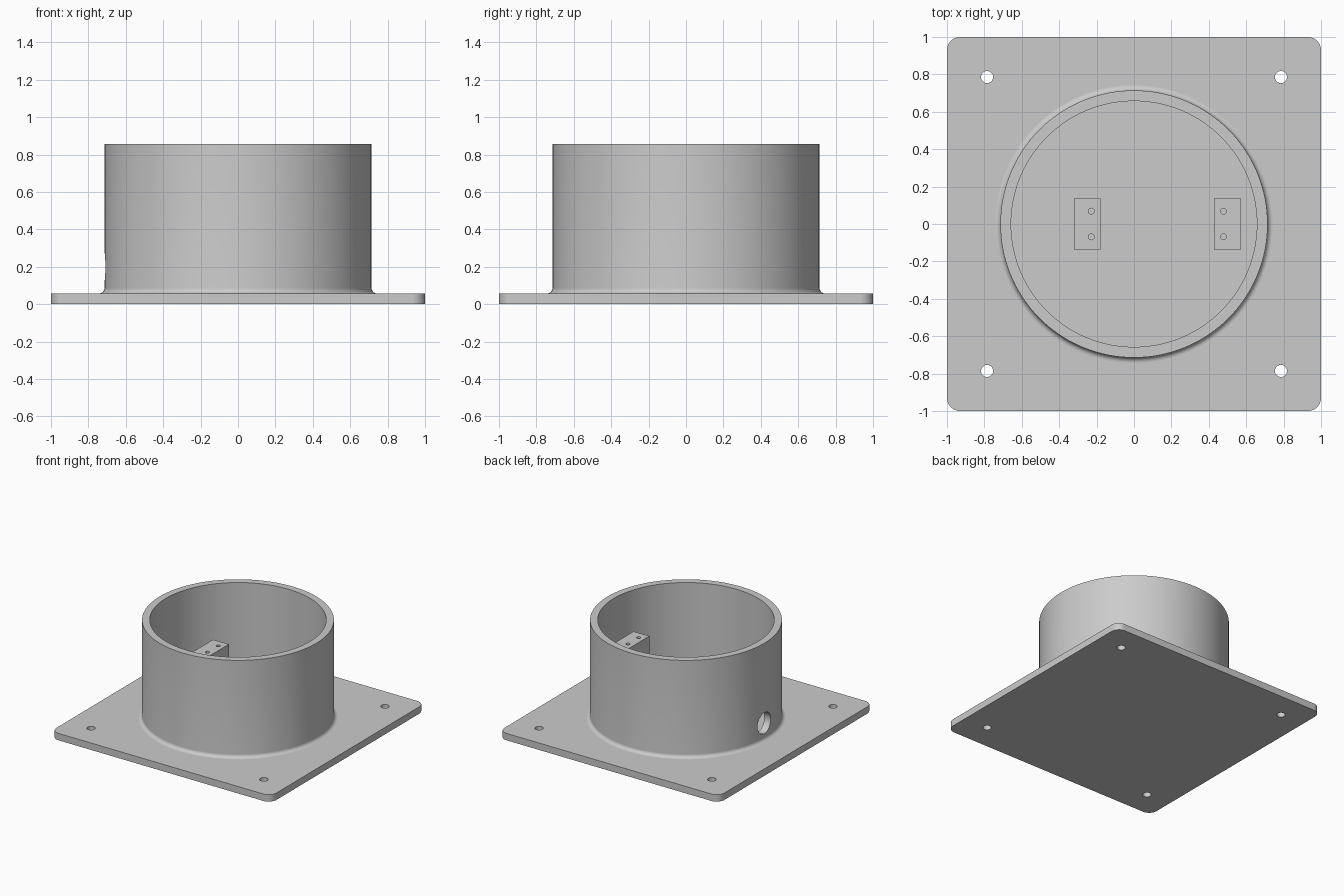
import bpy, bmesh, math
from mathutils import Matrix, Vector

cube = bpy.data.objects.get("Cube")
if cube:
    bpy.data.objects.remove(cube)

MM = 1 / 70                       # the plate is 140 units of this size wide
PLATE_T, WALL_TOP = 4 * MM, 60 * MM
OUTER_R, INNER_R, FILLET = 50 * MM, 46 * MM, 2 * MM

grey = bpy.data.materials.new("plain grey")
grey.use_nodes = True
grey.diffuse_color = (0.6, 0.6, 0.6, 1)
grey.node_tree.nodes["Principled BSDF"].inputs["Base Color"].default_value = (0.6, 0.6, 0.6, 1)


def make_object(name, bm):
    bmesh.ops.recalc_face_normals(bm, faces=bm.faces)
    mesh = bpy.data.meshes.new(name)
    bm.to_mesh(mesh)
    bm.free()
    mesh.materials.append(grey)
    obj = bpy.data.objects.new(name, mesh)
    bpy.context.collection.objects.link(obj)
    return obj


def add_rod(bm, centre, radius, depth, turn=Matrix()):
    bmesh.ops.create_cone(bm, cap_ends=True, segments=48, radius1=radius, radius2=radius,
                          depth=depth, matrix=Matrix.Translation(centre) @ turn)


def activate(obj):
    bpy.ops.object.select_all(action='DESELECT')
    obj.select_set(True)
    bpy.context.view_layer.objects.active = obj


def cut(obj, bm):
    """Subtract the rods in bm from obj, then drop the cutter."""
    cutter = make_object("hole_cutter", bm)
    cutter.hide_render = True
    mod = obj.modifiers.new("holes", 'BOOLEAN')
    mod.operation, mod.solver, mod.object = 'DIFFERENCE', 'EXACT', cutter
    activate(obj)
    bpy.ops.object.modifier_apply(modifier=mod.name)
    bpy.data.objects.remove(cutter)


def smooth(obj):
    activate(obj)
    bpy.ops.object.shade_smooth_by_angle(angle=math.radians(30))


# Base plate: rounded square with four corner screw holes
bm = bmesh.new()
corner_r, steps = 5 * MM, 12
outline = []
for quarter, (sx, sy) in enumerate([(1, 1), (-1, 1), (-1, -1), (1, -1)]):
    for i in range(steps + 1):
        a = math.pi / 2 * (quarter + i / steps)
        outline.append(bm.verts.new((sx * (1 - corner_r) + corner_r * math.cos(a),
                                     sy * (1 - corner_r) + corner_r * math.sin(a), 0)))
face = bm.faces.new(outline)
top = bmesh.ops.extrude_face_region(bm, geom=[face])["geom"]
bmesh.ops.translate(bm, vec=(0, 0, PLATE_T), verts=[v for v in top if isinstance(v, bmesh.types.BMVert)])
plate = make_object("base_plate", bm)
bm = bmesh.new()
for sx in (-1, 1):
    for sy in (-1, 1):
        add_rod(bm, (sx * 55 * MM, sy * 55 * MM, 0), 2.25 * MM, 0.4)
cut(plate, bm)
smooth(plate)

# Round wall: revolved section with a fillet at its foot
sink = PLATE_T / 2
profile = [(INNER_R, sink), (INNER_R, WALL_TOP), (OUTER_R, WALL_TOP)]
for i in range(9):
    a = math.pi / 2 * i / 8
    profile.append((OUTER_R + FILLET * (1 - math.cos(a)), PLATE_T + FILLET * (1 - math.sin(a))))
profile.append((OUTER_R + FILLET, sink))
bm = bmesh.new()
verts = [bm.verts.new((r, 0, z)) for r, z in profile]
edges = [bm.edges.new((verts[i - 1], verts[i])) for i in range(len(verts))]
bmesh.ops.spin(bm, geom=verts + edges, cent=(0, 0, 0), axis=(0, 0, 1),
               angle=2 * math.pi, steps=128, use_merge=True)
bmesh.ops.remove_doubles(bm, verts=bm.verts, dist=1e-5)
wall = make_object("round_wall", bm)

# Cable hole through the -x side of the wall
bm = bmesh.new()
add_rod(bm, (-48 * MM, 0, 14 * MM), 6 * MM, 0.3, Matrix.Rotation(math.pi / 2, 4, 'Y'))
cut(wall, bm)
smooth(wall)

# Two mounting posts, mirrored about an off-centre line, with blind screw holes
MID_X, POST_TOP = 8.75 * MM, 39 * MM
for name, side in (("right_post", -1), ("left_post", 1)):
    bm = bmesh.new()
    height = POST_TOP - sink
    place = Matrix.Translation((MID_X + side * 26.25 * MM, 0, sink + height / 2))
    size = Matrix.Diagonal(Vector((10 * MM, 19 * MM, height, 1)))
    bmesh.ops.create_cube(bm, size=1, matrix=place @ size)
    post = make_object(name, bm)
    bm = bmesh.new()
    for sy in (-1, 1):
        add_rod(bm, (MID_X + side * 24.75 * MM, sy * 4.8 * MM, POST_TOP), 1.1 * MM, 20 * MM)
    cut(post, bm)
    smooth(post)
